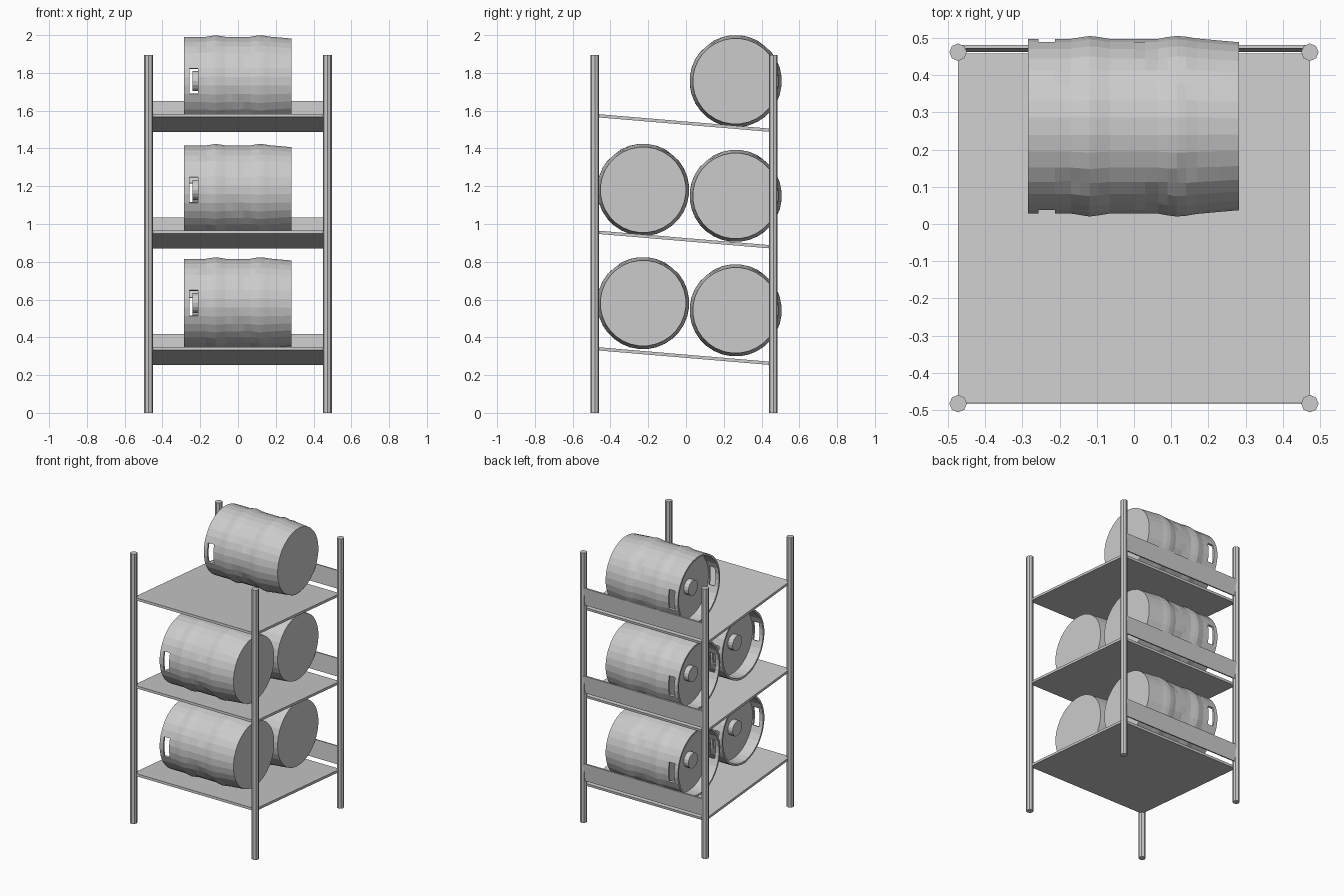
import bpy, bmesh
from math import sin, cos, radians, pi, hypot, exp

if "Cube" in bpy.data.objects:
    bpy.data.objects.remove(bpy.data.objects["Cube"])

def make_object(name, bm, loc=(0, 0, 0)):
    bmesh.ops.recalc_face_normals(bm, faces=bm.faces)
    me = bpy.data.meshes.new(name)
    bm.to_mesh(me)
    bm.free()
    ob = bpy.data.objects.new(name, me)
    ob.location = loc
    bpy.context.collection.objects.link(ob)
    return ob

def extrude_x(name, section, half):
    """Extrude a y-z section symmetrically along x."""
    bm = bmesh.new()
    ends = [[bm.verts.new((x, y, z)) for y, z in section] for x in (-half, half)]
    n = len(section)
    for e in ends:
        bm.faces.new(e)
    for i in range(n):
        j = (i + 1) % n
        bm.faces.new((ends[0][i], ends[0][j], ends[1][j], ends[1][i]))
    return make_object(name, bm)

# Posts
HEIGHT = 1.895
for sx, side in ((-1, "left"), (1, "right")):
    for y, end in ((-0.483, "front"), (0.462, "back")):
        bpy.ops.mesh.primitive_cylinder_add(vertices=8, radius=0.0235, depth=HEIGHT,
                                            location=(sx * 0.473, y, HEIGHT / 2))
        bpy.context.object.name = f"post_{end}_{side}"

# Sloping shelves, each with a stop rail behind a narrow gap
for i, z in enumerate((0.349, 0.966, 1.583)):
    extrude_x(f"shelf_{i + 1}", [(-0.482, z), (0.458, z - 0.079),
                                 (0.456, z - 0.096), (-0.483, z - 0.017)], 0.473)
    extrude_x(f"stop_rail_{i + 1}", [(0.463, z - 0.054), (0.472, z + 0.069),
                                     (0.482, z + 0.068), (0.473, z - 0.055)], 0.473)

# Keg body: lathe about x; angle 0 faces sideways, where the hand holes sit
SEGS, R = 32, 0.236
profile = [(0.282, 0.227), (0.225, 0.232), (0.17, 0.237), (0.14, 0.242), (0.115, 0.244),
           (0.09, 0.241), (0.065, 0.236), (0.03, R), (0, R), (-0.03, R), (-0.065, 0.236),
           (-0.095, 0.241), (-0.12, 0.244), (-0.145, 0.24), (-0.17, R), (-0.212, R),
           (-0.257, R), (-0.285, R), (-0.285, 0.223), (-0.257, 0.223), (-0.212, 0.223),
           (-0.203, 0.223)]
HOLE_BANDS = (15, 19)
HOLE_COLUMNS = {0, 1, SEGS - 1, SEGS // 2 - 1, SEGS // 2, SEGS // 2 + 1}
# Creases: x and height angle (degrees) at both ends
creases = [(-0.02, -19, 0.08, -49), (0.03, 27, 0.15, 64), (-0.2, 57, -0.11, 45)]

def dent(x, height_angle):
    depth = 0
    for x0, a0, x1, a1 in creases:
        px, py = x - x0, R * radians(height_angle - a0)
        dx, dy = x1 - x0, R * radians(a1 - a0)
        t = max(0, min(1, (px * dx + py * dy) / (dx * dx + dy * dy)))
        depth += 0.006 * exp(-(hypot(px - t * dx, py - t * dy) / 0.018) ** 2)
    return depth

def keg_mesh():
    bm = bmesh.new()
    rings = []
    for k, (x, r) in enumerate(profile):
        ring = []
        for s in range(SEGS):
            a = 2 * pi * (s - 0.5) / SEGS
            h = (a * 180 / pi + 90) % 360 - 90
            h = h if h <= 90 else 180 - h
            rr = r - (dent(x, h) if k < 15 else 0)
            ring.append(bm.verts.new((x, -rr * cos(a), rr * sin(a))))
        rings.append(ring)
    for k in range(len(rings) - 1):
        for s in range(SEGS):
            if k in HOLE_BANDS and s in HOLE_COLUMNS:
                continue
            t = (s + 1) % SEGS
            bm.faces.new((rings[k][s], rings[k][t], rings[k + 1][t], rings[k + 1][s]))
    # Hand hole walls joining outer and inner skins
    for c in (0, SEGS // 2):
        cols = [(c + d) % SEGS for d in (-1, 0, 1, 2)]
        o0, o1 = [[rings[k][s] for s in cols] for k in (15, 16)]
        i1, i0 = [[rings[k][s] for s in cols] for k in (19, 20)]
        outer, inner = o0 + o1[::-1], i0 + i1[::-1]
        for j in range(8):
            n = (j + 1) % 8
            bm.faces.new((outer[j], outer[n], inner[n], inner[j]))
    # Flat base and recessed head
    bm.faces.new(rings[0])
    bm.faces.new(rings[-1])
    return bm

# Five kegs with valves
places = [(-0.227, 0.581, "lower_front"), (0.263, 0.543, "lower_back"),
          (-0.227, 1.181, "middle_front"), (0.263, 1.149, "middle_back"),
          (0.263, 1.756, "top_back")]
for y, z, label in places:
    make_object(f"keg_{label}", keg_mesh(), (0, y, z))
    bpy.ops.mesh.primitive_cylinder_add(vertices=16, radius=0.053, depth=0.04,
                                        location=(-0.22, y, z), rotation=(0, pi / 2, 0))
    bpy.context.object.name = f"valve_{label}"
